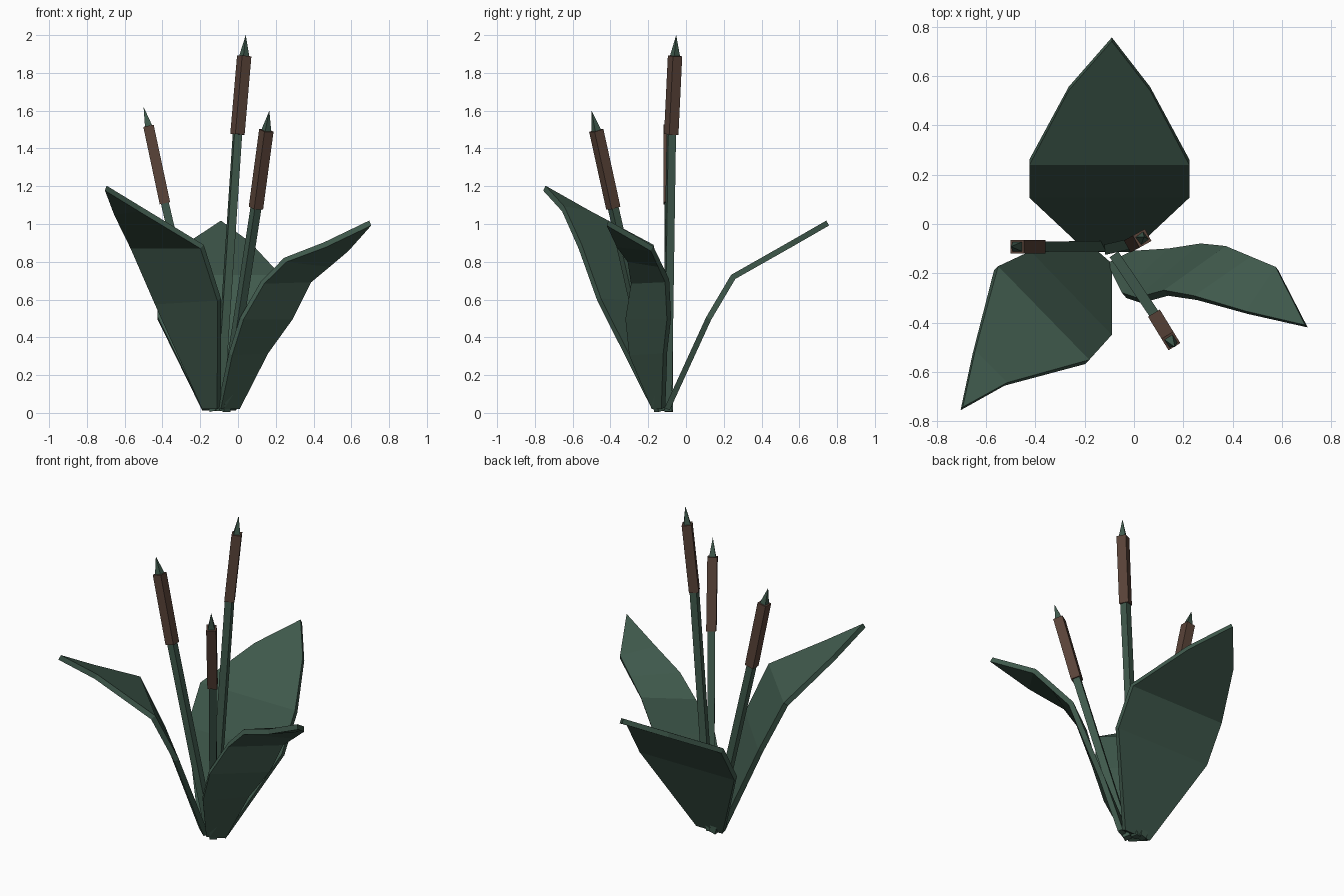
import bpy, bmesh
from mathutils import Vector

if "Cube" in bpy.data.objects:
    bpy.data.objects.remove(bpy.data.objects["Cube"])


def material(name, rgb):
    m = bpy.data.materials.new(name)
    m.diffuse_color = (*rgb, 1)
    m.use_nodes = True
    m.node_tree.nodes["Principled BSDF"].inputs["Base Color"].default_value = m.diffuse_color
    return m


GREEN = material("dark_green", (0.050, 0.100, 0.072))
BROWN = material("seed_brown", (0.100, 0.056, 0.040))


def finish(bm, name, mat):
    bmesh.ops.recalc_face_normals(bm, faces=bm.faces)
    me = bpy.data.meshes.new(name)
    bm.to_mesh(me)
    bm.free()
    me.materials.append(mat)
    ob = bpy.data.objects.new(name, me)
    bpy.context.collection.objects.link(ob)
    return ob


def leaf(name, pairs, tip):
    """Folded blade through pairs of edge points, closing at a tip."""
    bm = bmesh.new()
    rows = [[bm.verts.new(p) for p in pair] for pair in pairs]
    for (a, b), (c, d) in zip(rows, rows[1:]):
        bm.faces.new((a, b, d, c))
    bm.faces.new((*rows[-1], bm.verts.new(tip)))
    ob = finish(bm, name, GREEN)
    s = ob.modifiers.new("thickness", 'SOLIDIFY')
    s.thickness = 0.03
    s.offset = 0
    s.use_even_offset = True


def prism(name, p, q, r0, r1, mat):
    """Square bar from p to q with sides aligned to its lean."""
    p, q = Vector(p), Vector(q)
    d = (q - p).normalized()
    side = d.cross(Vector((0, 0, 1))).normalized()
    up = side.cross(d)
    bm = bmesh.new()
    corners = ((1, 1), (-1, 1), (-1, -1), (1, -1))
    bot = [bm.verts.new(p + side * r0 * i + up * r0 * j) for i, j in corners]
    bm.faces.new(bot)
    if r1:
        top = [bm.verts.new(q + side * r1 * i + up * r1 * j) for i, j in corners]
        bm.faces.new(top)
        for k in range(4):
            n = (k + 1) % 4
            bm.faces.new((bot[k], bot[n], top[n], top[k]))
    else:
        apex = bm.verts.new(q)
        for k in range(4):
            bm.faces.new((bot[k], bot[(k + 1) % 4], apex))
    finish(bm, name, mat)


# Back leaf, symmetric about its midrib
back = [(-0.10, 0.02, 0.09), (0.12, 0.50, 0.325), (0.25, 0.72, 0.325), (0.55, 0.89, 0.165)]
leaf("back_leaf", [((-0.10 - w, y, z), (-0.10 + w, y, z)) for y, z, w in back],
     (-0.09, 0.75, 1.005))

# Front left leaf
leaf("left_leaf", [
    ((-0.10, -0.17, 0.025), (-0.18, -0.10, 0.025)),
    ((-0.10, -0.46, 0.60), (-0.43, -0.12, 0.58)),
    ((-0.19, -0.56, 0.88), (-0.56, -0.18, 0.88)),
    ((-0.52, -0.65, 1.08), (-0.65, -0.52, 1.06)),
], (-0.70, -0.75, 1.19))

# Right leaf, twisted
leaf("right_leaf", [
    ((-0.10, -0.17, 0.025), (0.0, -0.12, 0.025)),
    ((-0.04, -0.29, 0.31), (0.15, -0.11, 0.32)),
    ((0.02, -0.31, 0.50), (0.28, -0.09, 0.50)),
    ((0.13, -0.28, 0.69), (0.38, -0.10, 0.70)),
    ((0.25, -0.30, 0.81), (0.48, -0.14, 0.785)),
    ((0.46, -0.36, 0.89), (0.58, -0.18, 0.87)),
], (0.70, -0.415, 1.005))

# Reeds: root, head bottom, head top, spike tip
reeds = {
    "tall": ((-0.10, -0.10, 0.01), (-0.003, -0.078, 1.475), (0.033, -0.058, 1.89), (0.041, -0.052, 2.0)),
    "left": ((-0.13, -0.09, 0.01), (-0.387, -0.092, 1.11), (-0.474, -0.092, 1.52), (-0.50, -0.092, 1.62)),
    "front": ((-0.07, -0.14, 0.01), (0.095, -0.385, 1.085), (0.15, -0.475, 1.495), (0.166, -0.50, 1.60)),
}
for key, (root, low, high, tip) in reeds.items():
    prism(key + "_stem", root, low, 0.021, 0.021, GREEN)
    prism(key + "_seed_head", low, high, 0.028, 0.028, BROWN)
    prism(key + "_spike", high, tip, 0.019, 0, GREEN)
